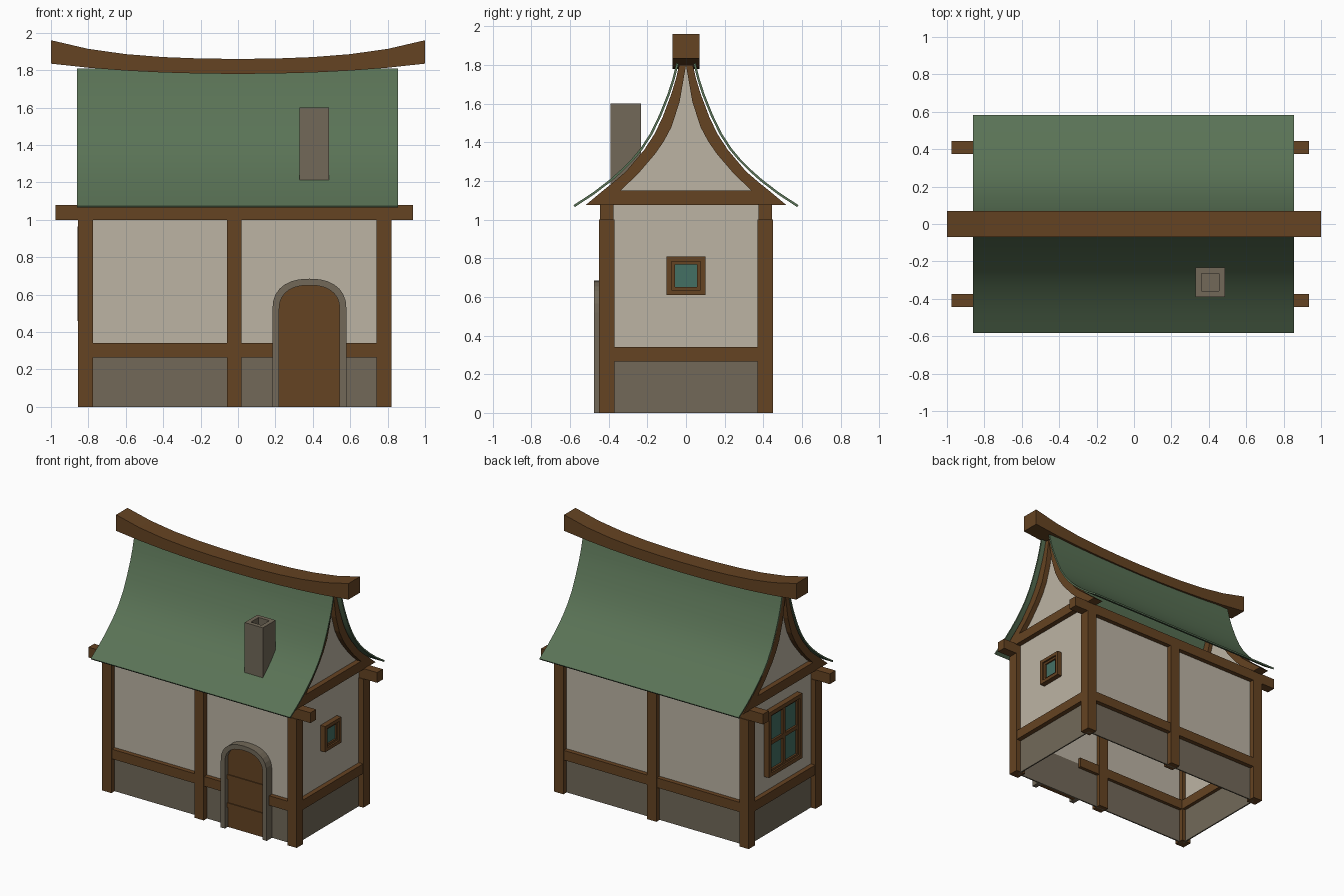
import bpy, bmesh, math

if "Cube" in bpy.data.objects:
    bpy.data.objects.remove(bpy.data.objects["Cube"])


def mat(name, rgb):
    m = bpy.data.materials.new(name)
    lin = [((c / 255 + 0.055) / 1.055) ** 2.4 for c in rgb]
    m.diffuse_color = (*lin, 1)
    m.use_nodes = True
    m.node_tree.nodes["Principled BSDF"].inputs["Base Color"].default_value = m.diffuse_color
    return m


WOOD = mat("brown timber", (101, 67, 34))
PLASTER = mat("cream plaster", (188, 180, 164))
STONE = mat("grey brown stone", (114, 105, 89))
GREEN = mat("green roofing", (90, 115, 86))
GLASS = mat("teal glass", (68, 112, 100))


def prism(name, pts, axis, a, b, m, smooth=False):
    """Extrude a closed 2D outline along an axis from a to b."""
    place = {'x': lambda p, t: (t, p[0], p[1]),
             'y': lambda p, t: (p[0], t, p[1]),
             'z': lambda p, t: (p[0], p[1], t)}[axis]
    bm = bmesh.new()
    v0 = [bm.verts.new(place(p, a)) for p in pts]
    v1 = [bm.verts.new(place(p, b)) for p in pts]
    n = len(pts)
    bm.faces.new(v0)
    bm.faces.new(v1)
    for i in range(n):
        j = (i + 1) % n
        bm.faces.new((v0[i], v0[j], v1[j], v1[i]))
    bmesh.ops.recalc_face_normals(bm, faces=bm.faces)
    me = bpy.data.meshes.new(name)
    bm.to_mesh(me)
    bm.free()
    me.materials.append(m)
    if smooth:
        for p in me.polygons:
            p.use_smooth = True
        me.set_sharp_from_angle(angle=math.radians(30))
    ob = bpy.data.objects.new(name, me)
    bpy.context.collection.objects.link(ob)
    return ob


def box(name, x0, x1, y0, y1, z0, z1, m):
    return prism(name, [(x0, y0), (x1, y0), (x1, y1), (x0, y1)], 'z', z0, z1, m)


def frame(name, x0, x1, w, z0, z1, t):
    """Rectangular window frame of bar width t, half width w, on an end wall."""
    box(name + "_left", x0, x1, -w, -w + t, z0, z1, WOOD)
    box(name + "_right", x0, x1, w - t, w, z0, z1, WOOD)
    box(name + "_bottom", x0, x1, -w + t, w - t, z0, z0 + t, WOOD)
    box(name + "_top", x0, x1, -w + t, w - t, z1 - t, z1, WOOD)


XL, XR = -0.855, 0.82   # outer faces of the corner posts
T = 0.08                # timber thickness

# Posts
for y0, side in ((-0.45, "front"), (0.37, "back")):
    for x0, pos in ((XL, "left"), (-0.06, "middle"), (XR - T, "right")):
        box(f"{side}_{pos}_post", x0, x0 + T, y0, y0 + T, 0, 1.0, WOOD)
    # Long eave beams
    box(f"{side}_eave_beam", -0.975, 0.935, y0 + 0.005, y0 + 0.075, 1.0, 1.08, WOOD)

# Rails between posts, broken at the door
for x0, x1, n in ((XL + T, -0.06, 1), (0.02, 0.2, 2), (0.565, XR - T, 3)):
    box(f"front_rail_{n}", x0, x1, -0.445, -0.375, 0.265, 0.34, WOOD)
box("back_rail", XL + T, XR - T, 0.375, 0.445, 0.265, 0.34, WOOD)

# Long walls: stone base and plaster above
for y, side in ((-0.41, "front"), (0.40, "back")):
    box(f"{side}_stone_base", XL + 0.04, XR - 0.04, y, y + 0.01, 0, 0.3, STONE)
    box(f"{side}_plaster", XL + 0.04, XR - 0.04, y, y + 0.01, 0.3, 1.04, PLASTER)

# End walls with gables and curved gable timbers
outer = [(0.035, 1.80), (0.052, 1.73), (0.076, 1.65), (0.123, 1.525), (0.165, 1.44),
         (0.215, 1.363), (0.31, 1.25), (0.38, 1.19), (0.43, 1.15)]
inner = [(0.345, 1.145), (0.25, 1.235), (0.16, 1.34), (0.115, 1.405), (0.075, 1.48),
         (0.033, 1.61), (0, 1.80)]
gable = [(0.41, 0.3), (0.41, 1.13)] + inner
gable += [(-y, z) for y, z in reversed(gable[:-1])]
for x0, wall, side in ((XL, XL + 0.04, "left"), (XR - T, XR - 0.05, "right")):
    box(f"{side}_stone_base", wall, wall + 0.01, -0.41, 0.41, 0, 0.3, STONE)
    prism(f"{side}_gable_plaster", gable, 'x', wall, wall + 0.01, PLASTER)
    box(f"{side}_rail", x0 + 0.003, x0 + T - 0.003, -0.37, 0.37, 0.265, 0.34, WOOD)
    prism(f"{side}_tie_beam", [(-0.52, 1.075), (0.52, 1.075), (0.43, 1.15), (-0.43, 1.15)],
          'x', x0, x0 + T, WOOD)
    for s in (-1, 1):
        prism(f"{side}_gable_timber", [(s * y, z) for y, z in outer + inner],
              'x', x0, x0 + T, WOOD)

# Roof slopes: thin sweeping sheets
curve = [(0.05, 1.81), (0.07, 1.73), (0.094, 1.655), (0.14, 1.54), (0.185, 1.447),
         (0.235, 1.37), (0.285, 1.31), (0.335, 1.26), (0.395, 1.207), (0.48, 1.142), (0.582, 1.075)]
under = []
for i, (y, z) in enumerate(curve):
    a, b = curve[max(i - 1, 0)], curve[min(i + 1, len(curve) - 1)]
    dy, dz = b[0] - a[0], b[1] - a[1]
    k = 0.012 / math.hypot(dy, dz)
    under.append((y + dz * k, z - dy * k))
for s, side in ((-1, "front"), (1, "back")):
    prism(f"{side}_roof", [(s * y, z) for y, z in curve + under[::-1]],
          'x', -0.86, 0.855, GREEN, True)

# Sagging ridge beam
xs = [i / 5 - 1 for i in range(11)]
ridge = [(x, 1.86 + 0.055 * x * x + 0.045 * x ** 4) for x in xs]
ridge += [(x, 1.78 + 0.045 * x * x + 0.01 * x ** 4) for x in reversed(xs)]
prism("ridge_beam", ridge, 'y', -0.07, 0.07, WOOD)

# Chimney with a sunken flue
ch = box("chimney", 0.33, 0.487, -0.39, -0.233, 1.17, 1.6, STONE)
bm = bmesh.new()
bm.from_mesh(ch.data)
top = max(bm.faces, key=lambda f: f.calc_center_median().z)
bmesh.ops.inset_region(bm, faces=[top], thickness=0.045)
ext = bmesh.ops.extrude_face_region(bm, geom=[top])
bmesh.ops.translate(bm, vec=(0, 0, -0.06), verts=[v for v in ext["geom"] if isinstance(v, bmesh.types.BMVert)])
if top.is_valid:
    bmesh.ops.delete(bm, geom=[top], context='FACES_ONLY')
bm.to_mesh(ch.data)
bm.free()


# Arched door with stone surround and straps
def arch(w, spring, peak, n=14):
    pts = []
    for i in range(n + 1):
        a = math.pi * i / n
        c, s = math.cos(a), max(math.sin(a), 0)
        pts.append((0.382 + w * math.copysign(abs(c) ** 0.85, c),
                    spring + (peak - spring) * s ** 0.85))
    return [(0.382 + w, 0)] + pts + [(0.382 - w, 0)]


hole = arch(0.162, 0.52, 0.65)
prism("door_surround", arch(0.198, 0.52, 0.685) + hole[::-1], 'y', -0.475, -0.40, STONE)
prism("door", hole, 'y', -0.44, -0.405, WOOD)
for z in (0.155, 0.375):
    box("door_strap", 0.22, 0.544, -0.447, -0.43, z, z + 0.035, WOOD)

# Small window on the right wall
frame("small_window_frame", 0.77, 0.82, 0.1, 0.61, 0.81, 0.026)
frame("small_window_sash", 0.77, 0.807, 0.074, 0.636, 0.784, 0.016)
box("small_window_glass", 0.787, 0.795, -0.06, 0.06, 0.65, 0.77, GLASS)

# Large four-pane window on the left wall
frame("large_window_frame", -0.858, -0.81, 0.205, 0.46, 0.965, 0.03)
frame("large_window_sash", -0.845, -0.81, 0.175, 0.49, 0.935, 0.015)
box("large_window_mullion", -0.845, -0.81, -0.015, 0.015, 0.5, 0.925, WOOD)
box("large_window_transom", -0.845, -0.81, -0.165, 0.165, 0.697, 0.727, WOOD)
box("large_window_glass", -0.83, -0.822, -0.165, 0.165, 0.5, 0.925, GLASS)
